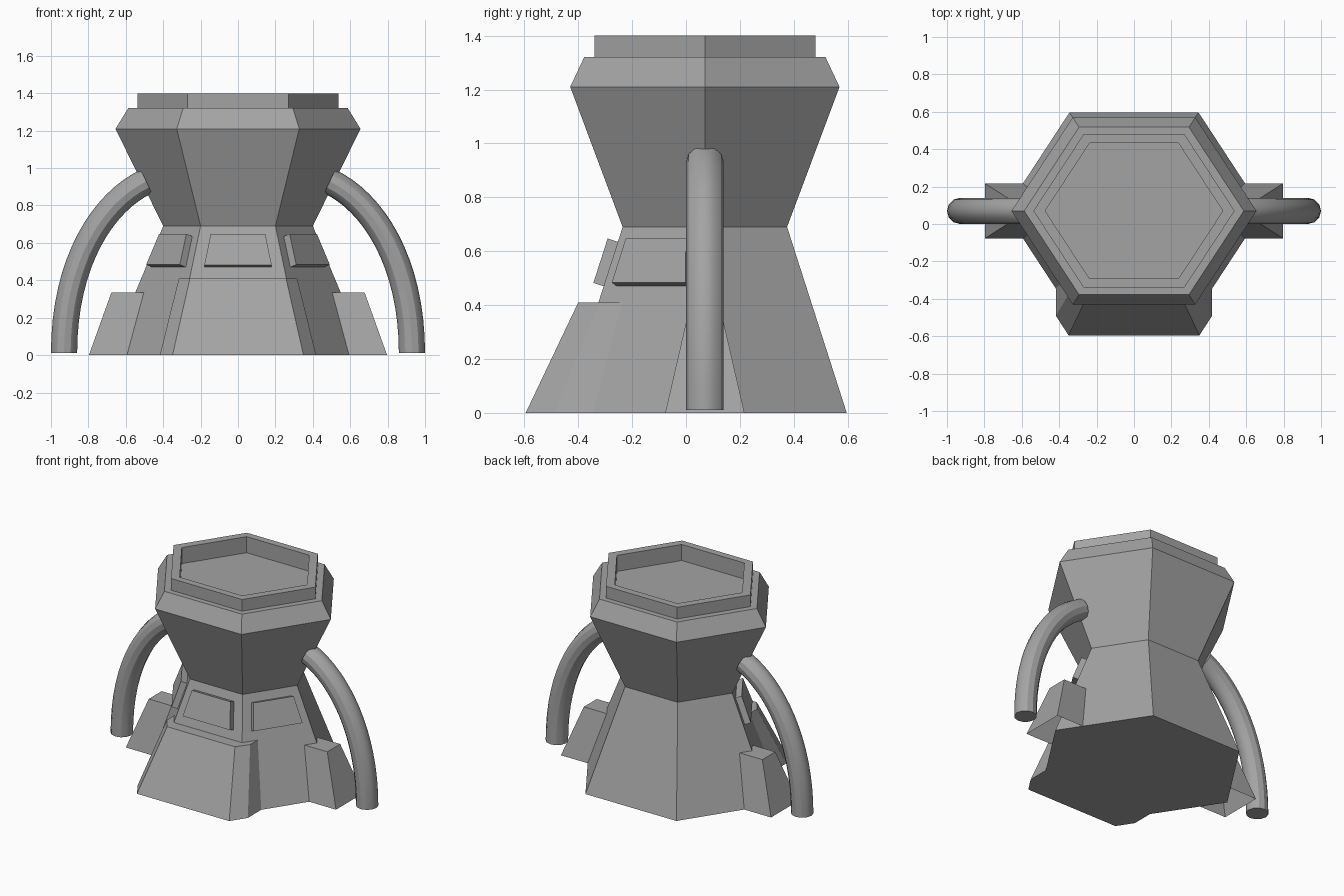
import bpy
import bmesh
from mathutils import Vector

cube = bpy.data.objects.get("Cube")
if cube:
    bpy.data.objects.remove(cube, do_unlink=True)

CY = 0.07          # body axis sits slightly behind the centre
SQUASH = 0.763     # hexagon depth relative to its corner radius

grey = bpy.data.materials.new("plain grey")
grey.use_nodes = True
colour = (0.37, 0.37, 0.37, 1)
grey.diffuse_color = colour
grey.node_tree.nodes["Principled BSDF"].inputs["Base Color"].default_value = colour


def hexagon(r, z):
    d = r * SQUASH
    return [Vector((x, CY + y, z)) for x, y in
            ((r, 0), (r / 2, d), (-r / 2, d), (-r, 0), (-r / 2, -d), (r / 2, -d))]


def loft(name, rings, bottom=True):
    """Join equal rings of points into a closed solid."""
    bm = bmesh.new()
    loops = [[bm.verts.new(p) for p in ring] for ring in rings]
    n = len(loops[0])
    for low, high in zip(loops, loops[1:]):
        for i in range(n):
            j = (i + 1) % n
            bm.faces.new((low[i], low[j], high[j], high[i]))
    bm.faces.new(loops[-1])
    base = bm.faces.new(loops[0][::-1])
    bmesh.ops.recalc_face_normals(bm, faces=bm.faces)
    if not bottom:
        bmesh.ops.delete(bm, geom=[base], context='FACES_ONLY')
    mesh = bpy.data.meshes.new(name)
    bm.to_mesh(mesh)
    bm.free()
    mesh.materials.append(grey)
    obj = bpy.data.objects.new(name, mesh)
    bpy.context.collection.objects.link(obj)
    return obj


# Hourglass body with a raised rim and a sunken top
profile = [(0.69, 0), (0.4, 0.69), (0.655, 1.21), (0.587, 1.32),
           (0.538, 1.32), (0.538, 1.4), (0.475, 1.4), (0.475, 1.29)]
loft("body", [hexagon(r, z) for r, z in profile])


# Front apron with chamfered corners
def apron_ring(front, side, y_front, y_side, y_back, z):
    half = [(front, y_front), (side, y_side), (side, y_back)]
    outline = half + [(-x, y) for x, y in reversed(half)]
    return [Vector((x, y, z)) for x, y in outline]


loft("front_apron", [apron_ring(0.35, 0.418, -0.595, -0.49, -0.25, 0),
                     apron_ring(0.257, 0.316, -0.4, -0.32, -0.15, 0.41)])


# Raised panels on the three front faces of the lower body
def body_ring(z):
    return hexagon(0.69 - 0.29 * z / 0.69, z)


low, high = body_ring(0.47), body_ring(0.635)
for name, i in (("right_panel", 3), ("front_panel", 4), ("left_panel", 5)):
    j = (i + 1) % 6
    quad = [low[i].lerp(low[j], 0.135), low[i].lerp(low[j], 0.865),
            high[i].lerp(high[j], 0.845), high[i].lerp(high[j], 0.155)]
    normal = (quad[1] - quad[0]).cross(quad[3] - quad[0]).normalized()
    loft(name, [[p - normal * 0.02 for p in quad], [p + normal * 0.04 for p in quad]])


# Side feet and curved hoses, mirrored left and right
def foot_ring(s, inner, outer, w, z):
    return [Vector((s * x, CY + y, z)) for x, y in
            ((inner, -w), (outer, -w), (outer, w), (inner, w))]


def hose(name, s):
    curve = bpy.data.curves.new(name, 'CURVE')
    curve.dimensions = '3D'
    curve.bevel_depth = 0.07
    curve.bevel_resolution = 4
    curve.resolution_u = 16
    curve.use_fill_caps = True
    spline = curve.splines.new('BEZIER')
    spline.bezier_points.add(1)
    shape = [((0.93, 0.01), (0.93, -0.2), (0.93, 0.5)),
             ((0.49, 0.928), (0.72, 0.82), (0.3, 1.0))]
    for point, (co, left, right) in zip(spline.bezier_points, shape):
        point.handle_left_type = point.handle_right_type = 'FREE'
        point.co = (s * co[0], CY, co[1])
        point.handle_left = (s * left[0], CY, left[1])
        point.handle_right = (s * right[0], CY, right[1])
    curve.materials.append(grey)
    obj = bpy.data.objects.new(name, curve)
    bpy.context.collection.objects.link(obj)
    bpy.ops.object.select_all(action='DESELECT')
    bpy.context.view_layer.objects.active = obj
    obj.select_set(True)
    bpy.ops.object.convert(target='MESH')
    bpy.ops.object.shade_smooth_by_angle()


for side, s in (("left", 1), ("right", -1)):
    loft(side + "_foot", [foot_ring(s, 0.56, 0.797, 0.147, 0),
                          foot_ring(s, 0.46, 0.677, 0.07, 0.335)], bottom=False)
    hose(side + "_hose", s)
